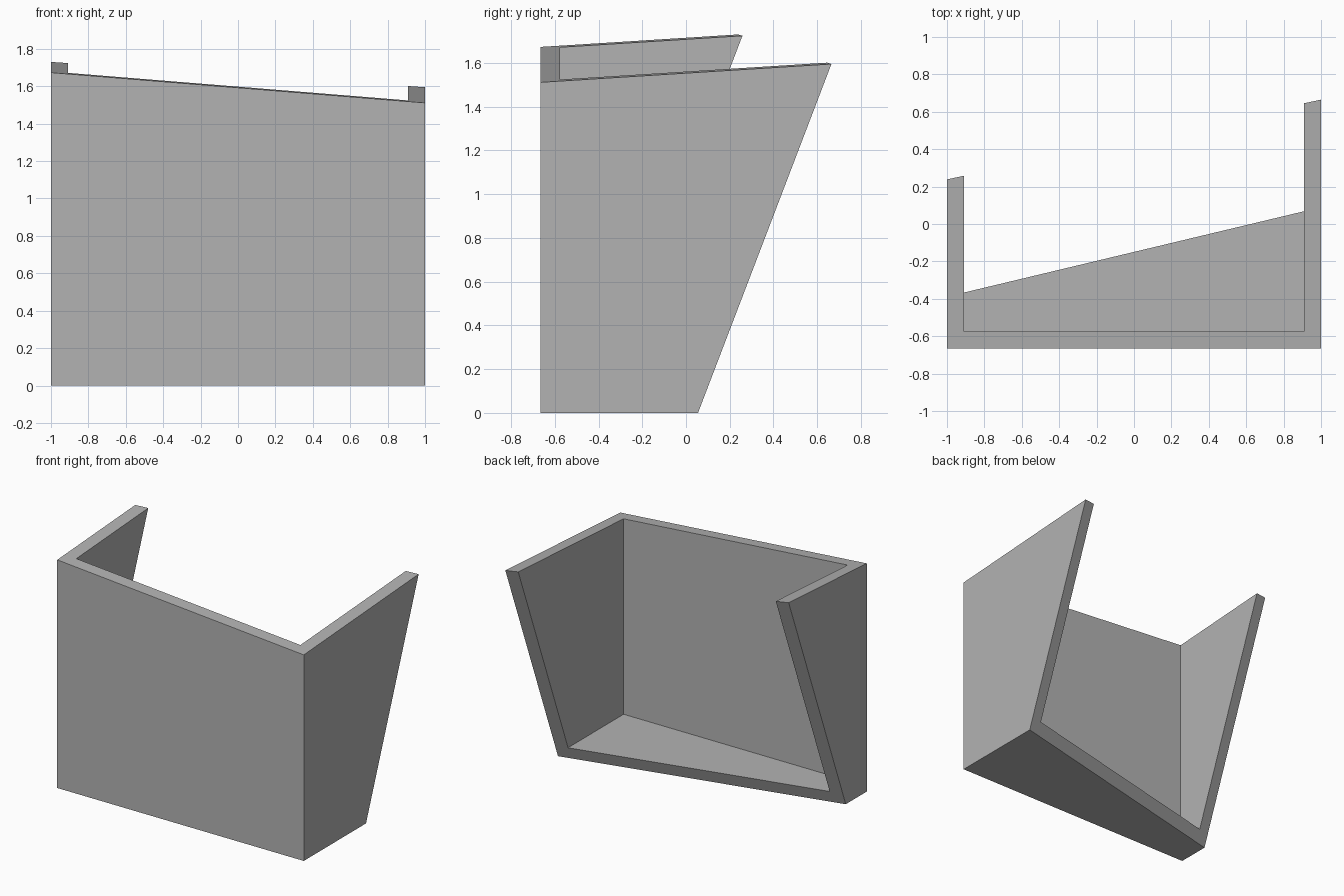
import bpy
import bmesh
from mathutils import Vector

if "Cube" in bpy.data.objects:
    bpy.data.objects.remove(bpy.data.objects["Cube"])

WALL = 0.091          # panel thickness
FRONT = -0.666        # y of the outer front face

# Single grey finish
grey = bpy.data.materials.new("plain grey")
grey.use_nodes = True
colour = (0.45, 0.45, 0.45, 1)
grey.diffuse_color = colour
grey.node_tree.nodes["Principled BSDF"].inputs["Base Color"].default_value = colour


def box(name, lo, hi):
    """Axis-aligned box between two corners."""
    bm = bmesh.new()
    bmesh.ops.create_cube(bm, size=1)
    lo, hi = Vector(lo), Vector(hi)
    for v in bm.verts:
        v.co = [l + (c + 0.5) * (h - l) for l, h, c in zip(lo, hi, v.co)]
    mesh = bpy.data.meshes.new(name)
    bm.to_mesh(mesh)
    bm.free()
    obj = bpy.data.objects.new(name, mesh)
    bpy.context.collection.objects.link(obj)
    return obj


def slice_off(obj, point, normal):
    """Cut away everything on the normal side of a plane and cap the cut."""
    bm = bmesh.new()
    bm.from_mesh(obj.data)
    cut = bmesh.ops.bisect_plane(bm, geom=bm.verts[:] + bm.edges[:] + bm.faces[:],
                                 plane_co=point, plane_no=normal, clear_outer=True)
    edges = [e for e in cut["geom_cut"] if isinstance(e, bmesh.types.BMEdge)]
    bmesh.ops.contextual_create(bm, geom=edges)
    bmesh.ops.recalc_face_normals(bm, faces=bm.faces[:])
    bm.to_mesh(obj.data)
    bm.free()


# Solid block, trimmed by the tilted top and the slanted, skewed back
shell = box("open_shell", (-1, FRONT, 0), (1, 1.5, 2.5))
shell.data.materials.append(grey)
slice_off(shell, (1, FRONT, 1.511), (0.081, -0.063, 1))
slice_off(shell, (1, 0.055, 0), (-0.239, 1, -0.3824))

# Hollow the block, leaving a floor, a front and two side panels
cutter = box("hollow_cutter", (-1 + WALL, FRONT + WALL, WALL), (1 - WALL, 2, 3))
cutter.hide_render = True
cutter.data.materials.append(grey)
hollow = shell.modifiers.new("hollow", 'BOOLEAN')
hollow.operation = 'DIFFERENCE'
hollow.solver = 'EXACT'
hollow.object = cutter
bpy.context.view_layer.objects.active = shell
bpy.ops.object.modifier_apply(modifier=hollow.name)
bpy.data.objects.remove(cutter)
